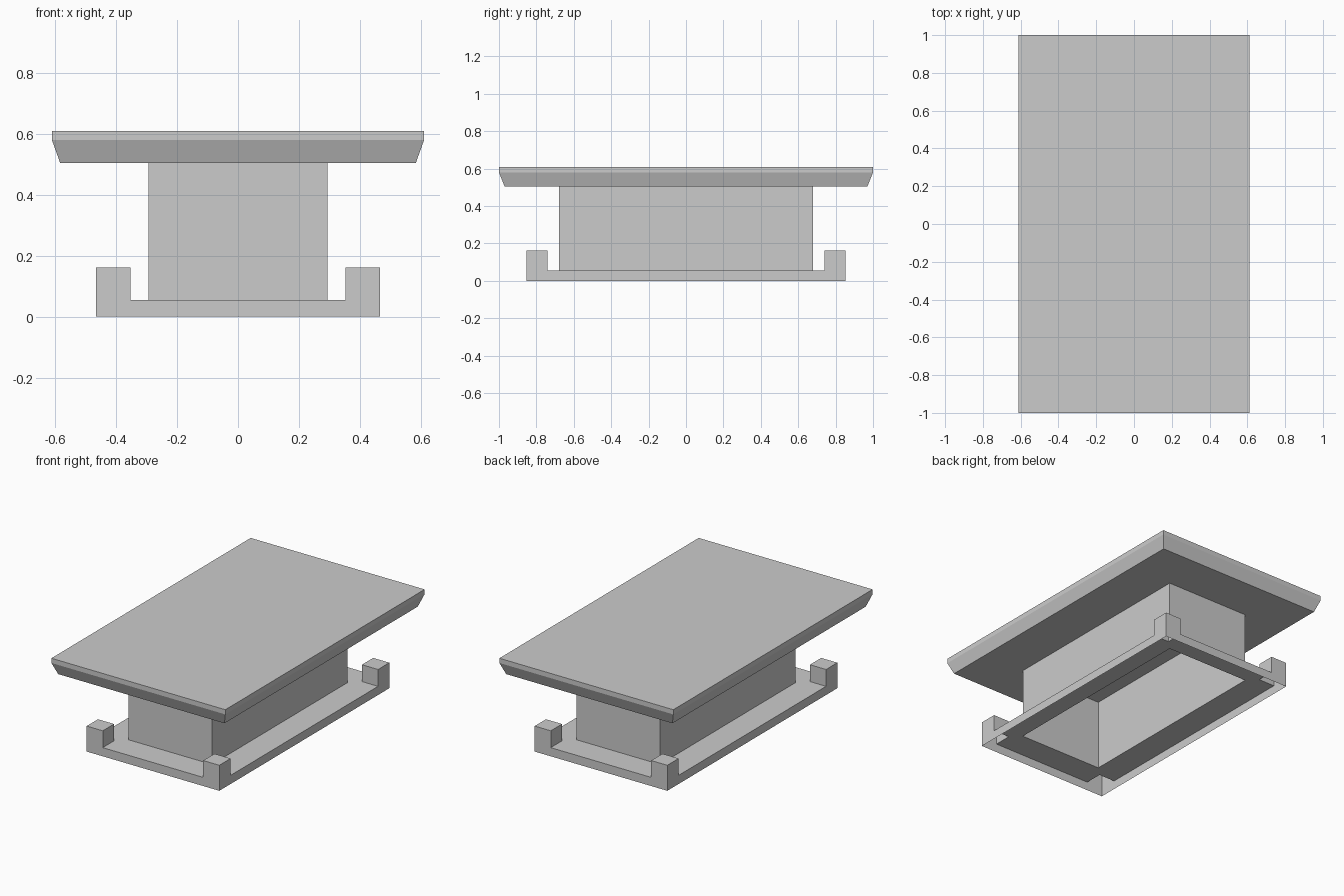
import bpy, bmesh

if "Cube" in bpy.data.objects:
    bpy.data.objects.remove(bpy.data.objects["Cube"])

FOOT_Z, PLATE_Z, COLUMN_Z = 0.162, 0.055, 0.505
CX, CY = 0.293, 0.68


def finish(name, bm):
    bmesh.ops.remove_doubles(bm, verts=bm.verts, dist=1e-5)
    bmesh.ops.recalc_face_normals(bm, faces=bm.faces)
    mesh = bpy.data.meshes.new(name)
    bm.to_mesh(mesh)
    bm.free()
    ob = bpy.data.objects.new(name, mesh)
    bpy.context.collection.objects.link(ob)
    return ob


def quad(bm, pts):
    bm.faces.new([bm.verts.new(p) for p in pts])


def loft(name, rings, cap):
    """Stack rectangles given as (half_x, half_y, z)."""
    bm = bmesh.new()
    loops = [[bm.verts.new((sx * hx, sy * hy, z))
              for sx, sy in ((-1, -1), (1, -1), (1, 1), (-1, 1))]
             for hx, hy, z in rings]
    for a, b in zip(loops, loops[1:]):
        for i in range(4):
            j = (i + 1) % 4
            bm.faces.new((a[i], a[j], b[j], b[i]))
    if cap:
        bm.faces.new(loops[0][::-1])
        bm.faces.new(loops[-1])
    return finish(name, bm)


# Base: hollow tray, open below, with raised corner feet and a hole under the column
xs = [-0.466, -0.353, -CX, CX, 0.353, 0.466]
ys = [-0.853, -0.74, -CY, CY, 0.74, 0.853]


def height(i, j):
    if not (0 <= i < 5 and 0 <= j < 5):
        return 0.0
    return FOOT_Z if i in (0, 4) and j in (0, 4) else PLATE_Z


bm = bmesh.new()
for i in range(5):
    for j in range(5):
        if (i, j) == (2, 2):
            continue
        h = height(i, j)
        x0, x1, y0, y1 = xs[i], xs[i + 1], ys[j], ys[j + 1]
        quad(bm, [(x0, y0, h), (x1, y0, h), (x1, y1, h), (x0, y1, h)])
        # walls down to any lower neighbour
        for di, dj, a, b in ((-1, 0, (x0, y1), (x0, y0)), (1, 0, (x1, y0), (x1, y1)),
                             (0, -1, (x0, y0), (x1, y0)), (0, 1, (x1, y1), (x0, y1))):
            low = height(i + di, j + dj)
            if low < h:
                quad(bm, [(*a, low), (*b, low), (*b, h), (*a, h)])
finish("base_tray", bm)

# Column: open rectangular tube
loft("column", [(CX, CY, PLATE_Z), (CX, CY, COLUMN_Z)], False)

# Top slab with chamfered underside
loft("top_slab", [(0.584, 0.97, COLUMN_Z), (0.611, 1.0, 0.58), (0.611, 1.0, 0.61)], True)
